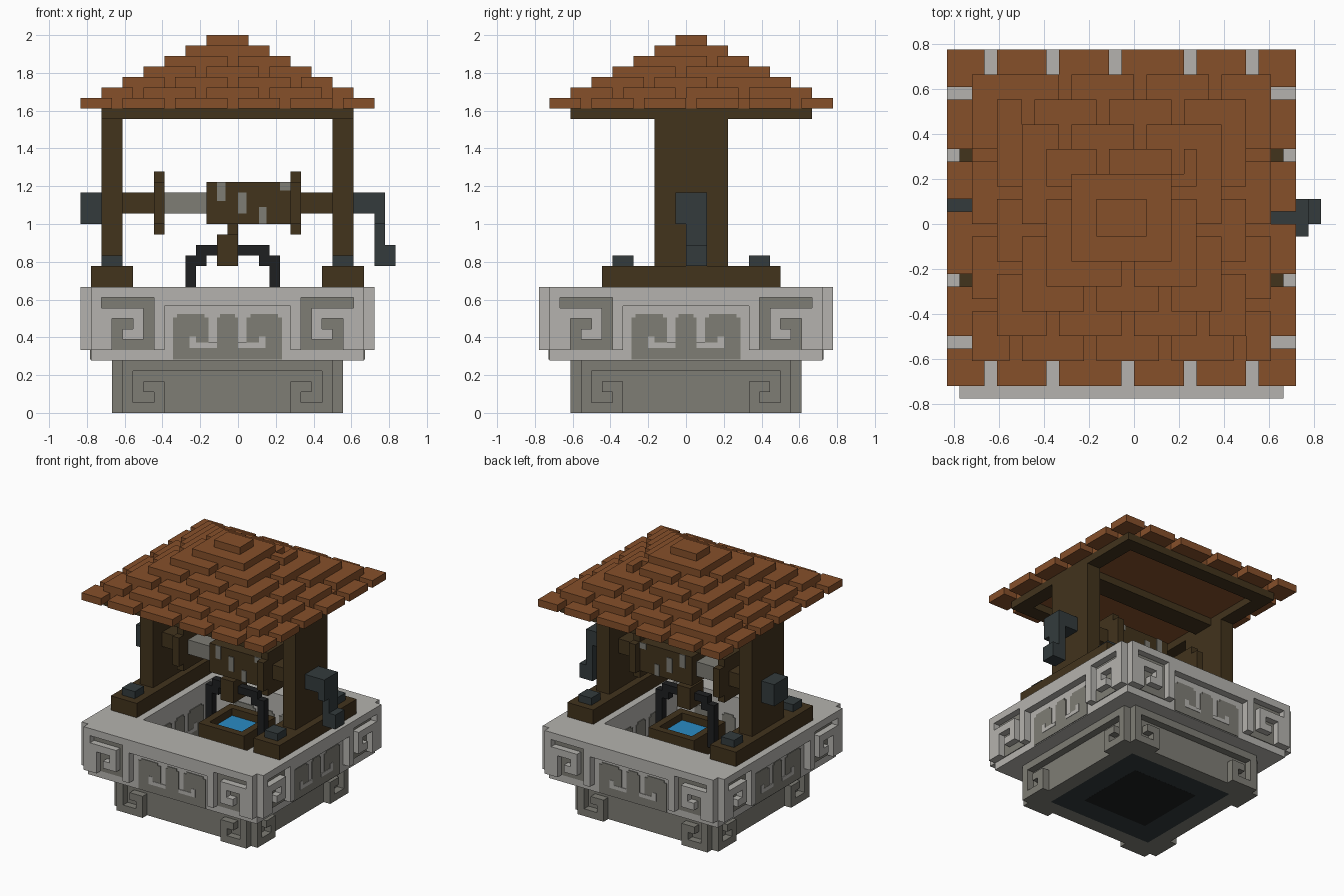
import bpy
import bmesh
from mathutils import Matrix, Vector

cube = bpy.data.objects.get("Cube")
if cube:
    bpy.data.objects.remove(cube)

UNIT = 1 / 18                      # one block of the grid
MID = 14                           # middle of the well in blocks
ORIGIN = Vector((-15, -14, 0))     # grid corner relative to the world origin
THIN = 0.1                         # painted plate thickness in blocks


def material(name, *rgb):
    mat = bpy.data.materials.new(name)
    mat.use_nodes = True
    colour = (*rgb, 1)
    mat.diffuse_color = colour
    mat.node_tree.nodes["Principled BSDF"].inputs["Base Color"].default_value = colour
    return mat


light_stone = material("light stone", .46, .45, .425)
dark_stone = material("dark stone", .21, .205, .178)
tile_brown = material("roof tile brown", .24, .08, .023)
wood = material("dark wood", .054, .033, .012)
iron = material("slate iron", .033, .044, .046)
black = material("black iron", .013, .014, .015)
blue = material("water blue", .023, .26, .55)


def box(x, y, z):
    """A block given by its (low, high) span on each axis."""
    return (x, y, z)


def build(name, mat, boxes):
    """Join blocks into one flat shaded object."""
    bm = bmesh.new()
    for spans in boxes:
        low = Vector([min(s) for s in spans])
        high = Vector([max(s) for s in spans])
        centre = ((low + high) / 2 + ORIGIN) * UNIT
        size = (high - low) * UNIT
        bmesh.ops.create_cube(bm, size=1, matrix=Matrix.Translation(centre) @ Matrix.Diagonal((*size, 1)))
    mesh = bpy.data.meshes.new(name)
    bm.to_mesh(mesh)
    bm.free()
    mesh.materials.append(mat)
    obj = bpy.data.objects.new(name, mesh)
    bpy.context.collection.objects.link(obj)


def flip(span):
    return (2 * MID - span[0], 2 * MID - span[1])


def mirror(boxes):
    """Add a copy of each block on the other side in x."""
    return boxes + [box(flip(x), y, z) for x, y, z in boxes]


def four_sides(boxes):
    """Repeat blocks made for the front on all four sides of the well."""
    result = []
    for turn in range(4):
        result += boxes
        boxes = [box(flip(y), x, z) for x, y, z in boxes]
    return result


def ring(x, y, z, t):
    """A rectangular frame with walls t blocks thick."""
    inner = (y[0] + t, y[1] - t)
    return [box(x, (y[0], inner[0]), z), box(x, (inner[1], y[1]), z),
            box((x[0], x[0] + t), inner, z), box((x[1] - t, x[1]), inner, z)]


def on_face(depth, *rects):
    return [box(x, depth, z) for x, z in rects]


# Stone basin: base, wide upper body and closed floor
SHAFT = (6, 22)
build("base_wall", dark_stone, ring((4, 24), (4, 24), (0, 5), 2))
build("basin_wall", light_stone, ring((1, 27), (1, 27), (5, 12), 5))
build("well_floor", iron, [box(SHAFT, SHAFT, (0, 1))])
build("well_floor_centre", black, [box((9, 19), (9, 19), (-THIN / 10, 0))])

# Raised hooks and band on the base
base_front = (3, 4)
hooks = on_face(base_front, ((4, 5), (0, 4)), ((5, 8), (0, 1)),
                ((7, 8), (1, 3)), ((6, 7), (2, 3)))
band = on_face(base_front, ((4, 24), (4, 5)))
build("base_relief", dark_stone, four_sides(mirror(hooks) + band))

# Raised rim, pillars and spirals on the upper body
outer = (0, 1)
rim = on_face(outer, ((1, 27), (11, 12)), ((8, 20), (10.2, 11)))
spiral = on_face(outer, ((1, 2), (6, 11)), ((7, 8), (6, 11)),
                 ((2, 3), (6, 10)), ((3, 6), (9, 10)),
                 ((5, 6), (7, 9)), ((4, 5), (7, 8)))
build("basin_relief", light_stone, four_sides(rim + mirror(spiral)))
recess = on_face((1 - THIN, 1), ((2, 7), (6, 11)))
build("spiral_backing", dark_stone, four_sides(mirror(recess)))

# Painted scrolls on the outer and inner panels
lobes = [((8.8, 12.2), (5.9, 9.1)), ((9.2, 11.8), (9.1, 9.4)),
         ((8.8, 14), (5.1, 6.2)), ((13, 14), (6.2, 9.1)),
         ((13.3, 14), (9.1, 9.4))]
curls = [((10.4, 13), (6.2, 6.7)), ((10.4, 11), (6.7, 7.3))]
painted, scrolls = [], []
for face, proud in (((1 - THIN, 1), -1), ((6, 6 + THIN), 1)):
    painted += on_face(face, *lobes)
    lifted = tuple(v + proud * THIN / 2 for v in face)
    scrolls += on_face(lifted, *curls)
build("panel_lobes", dark_stone, four_sides(mirror(painted)))
build("panel_curls", light_stone, four_sides(mirror(scrolls)))

# Wooden sills, posts and roof frame
POST = (11, 18)
build("sills", wood, mirror([box((1, 5), (6, 23), (12, 14))]))
build("posts", wood, mirror([box((2, 4), POST, (14, 28))]))
build("sill_bolts", iron, mirror([box((2, 4), y, (14, 15)) for y in ((7, 9), (20, 22))]))
build("roof_frame", wood, ring((2, 26), (3, 26), (28, 29), 2)
      + [box((4, 24), (13, 16), (28, 29))])


def pieces(low, high, gaps):
    """Split a span into tiles, leaving out one block at each gap."""
    start = low
    for gap in gaps:
        if low < gap < high - 1:
            yield (start, gap)
            start = gap + 1
    yield (start, high)


def tile_layer(x, y, z, front, back, left, right):
    """One roof step: a solid core edged with separate tiles two blocks deep."""
    core_x = (x[0] + 2, x[1] - 2)
    core_y = (y[0] + 2, y[1] - 2)
    layer = [box(core_x, core_y, z)]
    layer += [box(s, (y[0], core_y[0]), z) for s in pieces(*x, front)]
    layer += [box(s, (core_y[1], y[1]), z) for s in pieces(*x, back)]
    layer += [box((x[0], core_x[0]), s, z) for s in pieces(*core_y, left)]
    layer += [box((core_x[1], x[1]), s, z) for s in pieces(*core_y, right)]
    return layer


# Stepped tile roof: open eaves, staggered steps and a plain cap
tiles = tile_layer((0, 28), (1, 28), (29, 30),
                   (3, 8, 14, 19, 24), (3, 8, 13, 19, 24),
                   (4, 9, 15, 19, 24), (4, 9, 14, 19, 24))
for level in range(1, 7):
    x = (2 * level, 28 - 2 * level)
    y = (1 + 2 * level, 28 - 2 * level)
    z = (29 + level, 30 + level)
    if level > 4:
        tiles.append(box(x, y, z))
        continue
    shift = 3 * (level % 2)
    front, back, side = (range(first + shift, 28, 6) for first in (2, 6, 4))
    tiles += tile_layer(x, y, z, front, back, side, side)
build("roof_tiles", tile_brown, tiles)

# Axle, drum and stepped end discs
AXLE = (13, 16)
build("axle", wood, [box(x, AXLE, (19, 21)) for x in ((4, 7), (21, 24))])
build("rope_on_axle", dark_stone, [box((8, 12), AXLE, (19, 21))])
build("drum", wood, [box((12, 20), (12, 17), (18, 22))])
discs = []
for x in ((7, 8), (20, 21)):
    discs += [box(x, (12, 17), (17, 23)), box(x, POST, (18, 22))]
build("drum_discs", wood, discs)
rope_marks = [((13, 13.8), (20.2, 22)), ((15, 15.8), (19, 21)),
              ((17, 17.7), (18, 19.6)), ((19, 20), (21.2, 22))]
build("rope_marks", dark_stone, on_face((12 - THIN, 17 + THIN), *rope_marks))

# Iron axle cap and crank
build("axle_cap", iron, [box((0, 2), AXLE, (18, 21))])
build("crank", iron, [box((26, 28), AXLE, (19, 21)), box((28, 29), AXLE, (18, 21)),
                      box((28, 29), (14, 16), (14, 18)), box((29, 30), (14, 16), (14, 16))])

# Bucket hanging in the well
LINE = (14, 15)
build("bucket", wood, ring(POST, POST, (5, 11), 1) + [box((12, 17), (12, 17), (5, 6))])
build("bucket_water", blue, [box((12, 17), (12, 17), (9, 10))])
build("bucket_hook", wood, [box(LINE, LINE, (17, 18)), box((13, 15), AXLE, (14, 17))])
handle = [box((12, 17), LINE, (15, 16))]
for leg, shoulder in (((10, 11), (11, 12)), ((18, 19), (17, 18))):
    handle += [box(leg, LINE, (9, 15)), box(shoulder, LINE, (14, 16))]
build("bucket_handle", black, handle)
